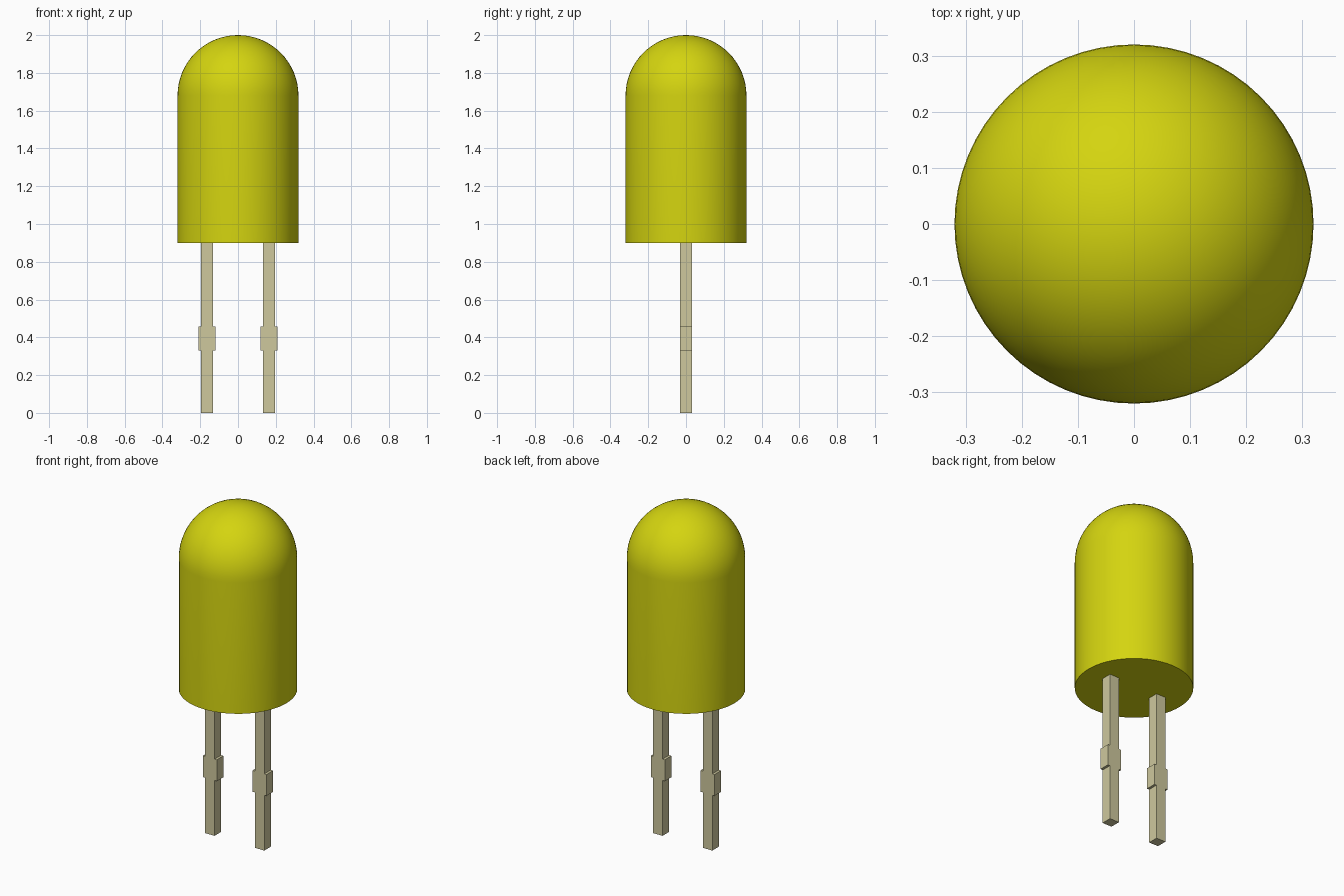
import bpy, bmesh
from math import sin, cos, pi, radians
from mathutils import Matrix

cube = bpy.data.objects.get("Cube")
if cube:
    bpy.data.objects.remove(cube, do_unlink=True)


def material(name, color):
    mat = bpy.data.materials.new(name)
    mat.use_nodes = True
    mat.diffuse_color = color
    mat.node_tree.nodes["Principled BSDF"].inputs["Base Color"].default_value = color
    return mat


def add_object(name, bm, mat):
    bmesh.ops.recalc_face_normals(bm, faces=bm.faces)
    mesh = bpy.data.meshes.new(name)
    bm.to_mesh(mesh)
    bm.free()
    mesh.materials.append(mat)
    obj = bpy.data.objects.new(name, mesh)
    bpy.context.collection.objects.link(obj)
    return obj


yellow = material("yellow plastic", (0.66, 0.66, 0.005, 1))
metal = material("pale metal", (0.62, 0.58, 0.34, 1))

# Bulb: flat base, straight wall and round dome turned about z
RADIUS, BASE, TOP, STEPS = 0.32, 0.9, 2.0, 16
shoulder = TOP - RADIUS
profile = [(0, BASE), (RADIUS, BASE)]
for i in range(STEPS + 1):
    a = pi / 2 * i / STEPS
    profile.append((RADIUS * cos(a), shoulder + RADIUS * sin(a)))

bm = bmesh.new()
verts = [bm.verts.new((r, 0, z)) for r, z in profile]
edges = [bm.edges.new(pair) for pair in zip(verts, verts[1:])]
bmesh.ops.spin(bm, geom=verts + edges, cent=(0, 0, 0), axis=(0, 0, 1),
               angle=2 * pi, steps=64, use_duplicate=False)
bmesh.ops.remove_doubles(bm, verts=bm.verts, dist=0.0005)
bulb = add_object("bulb", bm, yellow)
bpy.context.view_layer.objects.active = bulb
bulb.select_set(True)
bpy.ops.object.shade_smooth_by_angle(angle=radians(35))

# Leads: square pins with a wider stop, outlined and pushed through in y
PIN, STOP, LOW, HIGH = 0.031, 0.046, 0.33, 0.457
side = [(PIN, 0), (PIN, LOW), (STOP, LOW), (STOP, HIGH), (PIN, HIGH), (PIN, BASE + 0.01)]
outline = side + [(-x, z) for x, z in reversed(side)]
for name, x_pos in (("right_lead", -0.164), ("left_lead", 0.164)):
    bm = bmesh.new()
    face = bm.faces.new([bm.verts.new((x + x_pos, -PIN, z)) for x, z in outline])
    result = bmesh.ops.extrude_face_region(bm, geom=[face])
    moved = [v for v in result["geom"] if isinstance(v, bmesh.types.BMVert)]
    bmesh.ops.translate(bm, verts=moved, vec=(0, 2 * PIN, 0))
    add_object(name, bm, metal)
